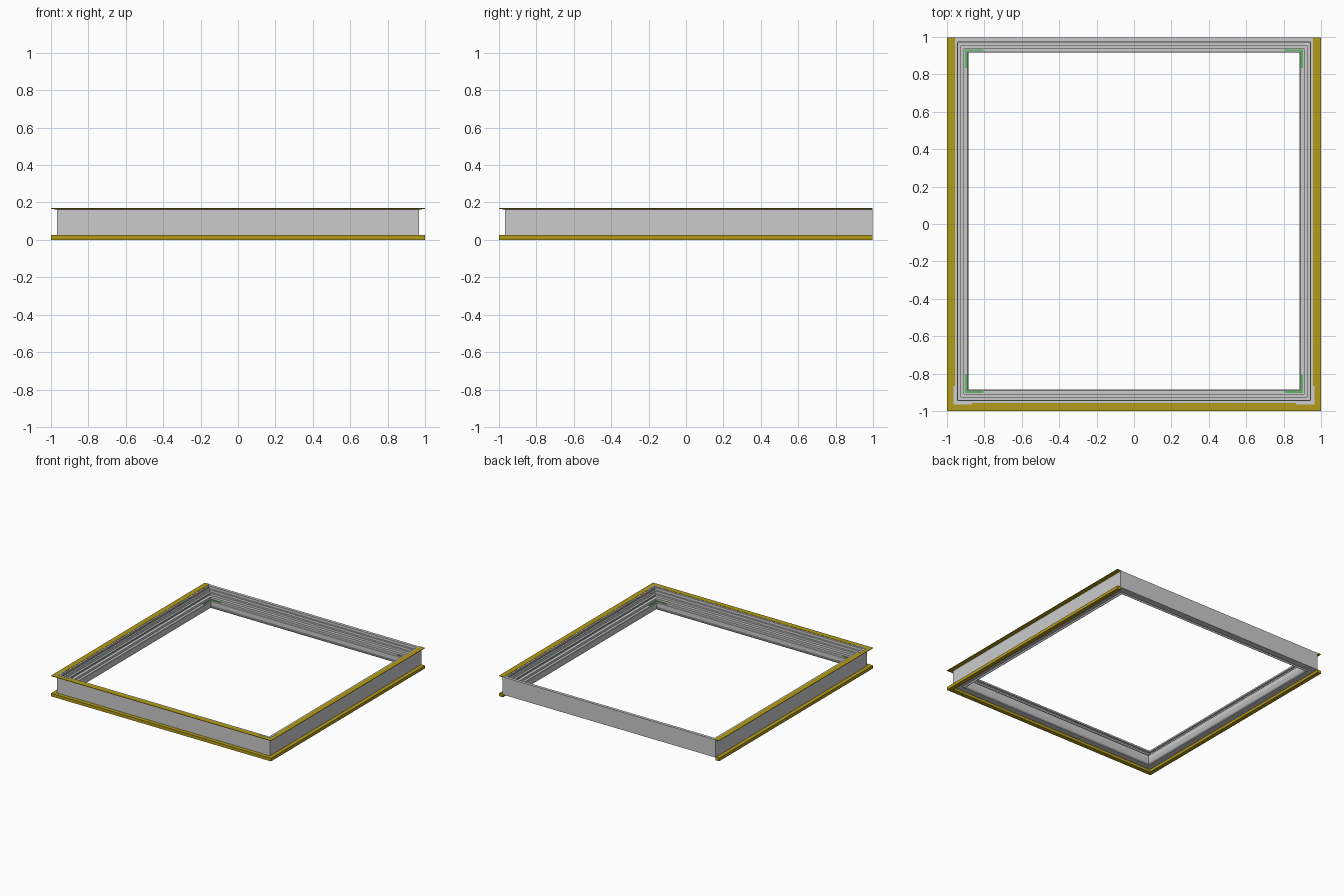
import bpy, bmesh

if "Cube" in bpy.data.objects:
    bpy.data.objects.remove(bpy.data.objects["Cube"])

X, FRONT, BACK = 0.968, -0.968, 0.998   # outer wall of the frame


def material(name, rgb):
    m = bpy.data.materials.new(name)
    m.diffuse_color = (*rgb, 1)
    m.use_nodes = True
    m.node_tree.nodes["Principled BSDF"].inputs["Base Color"].default_value = m.diffuse_color
    return m


gold = material("gold", (0.45, 0.33, 0.01))
green = material("green", (0.1, 0.5, 0.12))
lilac = material("lilac", (0.62, 0.62, 0.72))


def finish(name, bm, mat=None):
    bmesh.ops.recalc_face_normals(bm, faces=bm.faces)
    me = bpy.data.meshes.new(name)
    bm.to_mesh(me)
    bm.free()
    ob = bpy.data.objects.new(name, me)
    bpy.context.collection.objects.link(ob)
    if mat:
        me.materials.append(mat)
    return ob


def sweep(name, profile, closed=True, mat=None):
    """Mitred sweep of (inward offset, z) points; open = left, front and right only."""
    bm = bmesh.new()
    rings = []
    for sx, back in ((-1, True), (-1, False), (1, False), (1, True)):
        ring = []
        for d, z in profile:
            y = FRONT + d if not back else (BACK - d if closed else BACK)
            ring.append(bm.verts.new((sx * (X - d), y, z)))
        rings.append(ring)
    n = len(profile)
    for k in range(4 if closed else 3):
        a, b = rings[k], rings[(k + 1) % 4]
        for i in range(n):
            j = (i + 1) % n
            bm.faces.new((a[i], a[j], b[j], b[i]))
    if not closed:
        bm.faces.new(rings[0])
        bm.faces.new(rings[3])
    return finish(name, bm, mat)


def corner_clip(name, sx, sy, d, z0, z1, w, length, mat):
    """Small L-shaped piece lying in one corner of the frame."""
    cx = sx * (X - d)
    cy = FRONT + d if sy < 0 else BACK - d
    outline = [(0, 0), (length, 0), (length, w), (w, w), (w, length), (0, length)]
    bm = bmesh.new()
    face = bm.faces.new([bm.verts.new((cx - sx * u, cy - sy * v, z0)) for u, v in outline])
    up = bmesh.ops.extrude_face_region(bm, geom=[face])["geom"]
    bmesh.ops.translate(bm, vec=(0, 0, z1 - z0),
                        verts=[g for g in up if isinstance(g, bmesh.types.BMVert)])
    return finish(name, bm, mat)


# stepped frame section: outer wall, grooved inner ledges, glazing lip
sweep("frame", [
    (0, 0.022), (0, 0.168), (0.024, 0.168), (0.024, 0.155), (0.016, 0.155),
    (0.016, 0.142), (0.028, 0.142), (0.028, 0.122), (0.044, 0.122),
    (0.044, 0.112), (0.036, 0.112), (0.036, 0.100), (0.060, 0.100),
    (0.060, 0.082), (0.079, 0.082), (0.082, 0.078), (0.082, 0.045),
    (0.072, 0.020), (0.060, 0.012), (0.052, 0.022)])

# gold trims on the left, front and right
sweep("bottom_flange", [(-0.032, 0), (-0.032, 0.025), (0.002, 0.025), (0.002, 0)],
      closed=False, mat=gold)
sweep("top_flange", [(-0.032, 0.166), (-0.032, 0.170), (0.012, 0.170), (0.012, 0.162),
                     (-0.002, 0.162)], closed=False, mat=gold)

# corner pieces
for sx, side in ((-1, "left"), (1, "right")):
    corner_clip("front_bracket_" + side, sx, -1, 0.002, 0.165, 0.1715, 0.011, 0.10, lilac)
    for sy, end in ((-1, "front"), (1, "back")):
        corner_clip(f"gasket_{end}_{side}", sx, sy, 0.064, 0.080, 0.086, 0.010, 0.10, green)
